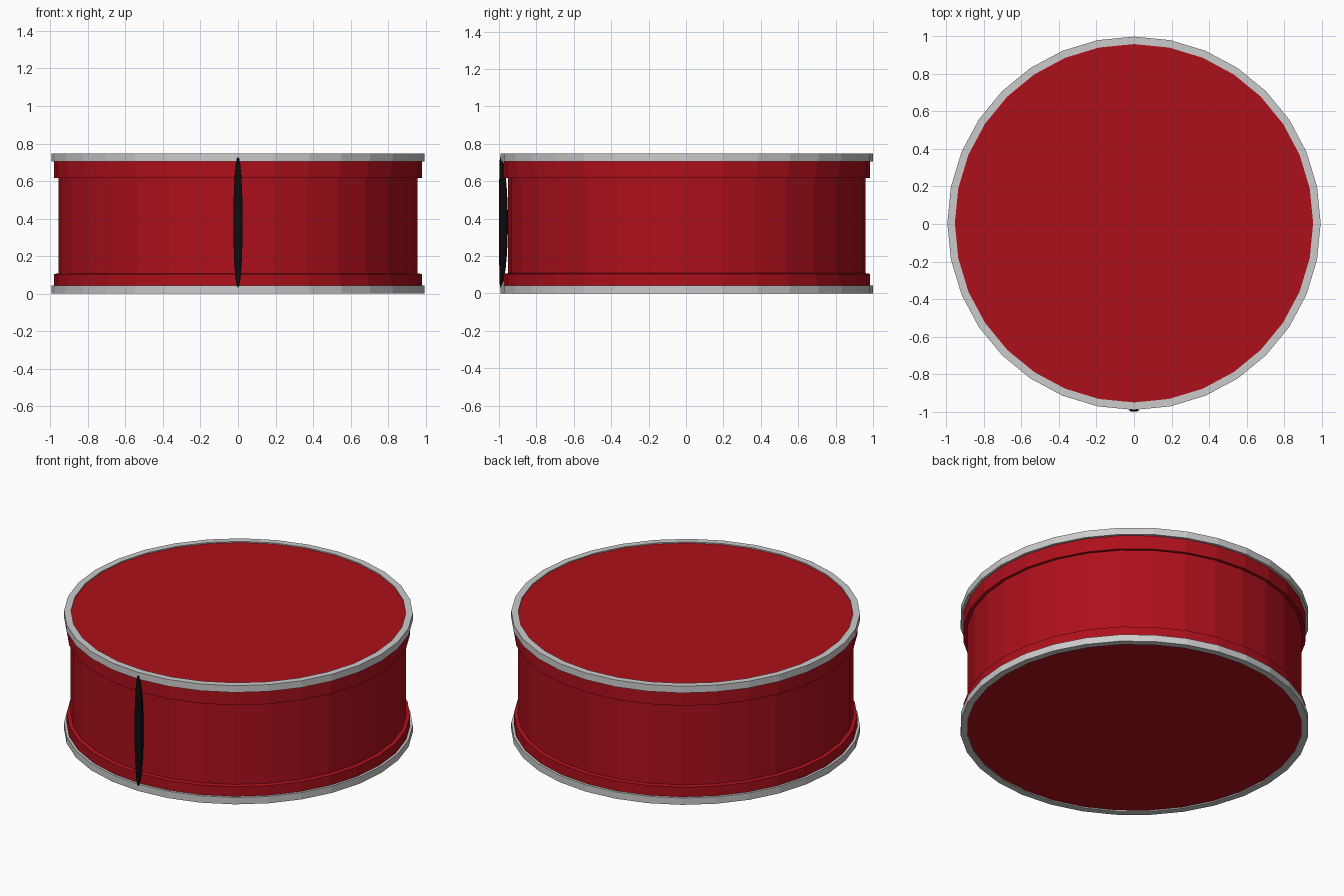
import bpy, bmesh, math

if "Cube" in bpy.data.objects:
    bpy.data.objects.remove(bpy.data.objects["Cube"])

SIDES = 32
CENTRE_Y = 0.004


def material(name, color):
    m = bpy.data.materials.new(name)
    m.diffuse_color = color
    m.use_nodes = True
    m.node_tree.nodes["Principled BSDF"].inputs["Base Color"].default_value = m.diffuse_color
    return m


def finish(name, bm, mat=None):
    bmesh.ops.remove_doubles(bm, verts=bm.verts, dist=1e-5)
    bmesh.ops.recalc_face_normals(bm, faces=bm.faces)
    mesh = bpy.data.meshes.new(name)
    bm.to_mesh(mesh)
    bm.free()
    ob = bpy.data.objects.new(name, mesh)
    bpy.context.collection.objects.link(ob)
    if mat:
        mesh.materials.append(mat)
    return ob


def lathe(name, profile, mat=None, closed=False):
    """Spin (radius, z) points around the drum axis; open profiles are capped."""
    bm = bmesh.new()
    loops = []
    for i in range(SIDES):
        a = 2 * math.pi * i / SIDES
        loops.append([bm.verts.new((r * math.cos(a), CENTRE_Y + r * math.sin(a), z))
                      for r, z in profile])
    n = len(profile)
    for i in range(SIDES):
        p, q = loops[i], loops[(i + 1) % SIDES]
        for k in range(n if closed else n - 1):
            j = (k + 1) % n
            bm.faces.new((p[k], q[k], q[j], p[j]))
    if not closed:
        bm.faces.new([l[0] for l in loops])
        bm.faces.new([l[-1] for l in loops])
    return finish(name, bm, mat)


red = material("red", (0.42, 0.005, 0.011, 1))
black = material("black", (0.004, 0.004, 0.004, 1))

# Red drum shell with a raised band at each end
lathe("drum_body", [(0.956, 0.007), (0.956, 0.043), (0.98, 0.043), (0.98, 0.104),
                    (0.957, 0.108), (0.957, 0.621), (0.98, 0.617), (0.98, 0.704),
                    (0.956, 0.704), (0.956, 0.74)], red)

# Grey rims around the top and bottom
for name, z0, z1 in (("bottom_rim", 0.0, 0.043), ("top_rim", 0.704, 0.747)):
    lathe(name, [(0.955, z0), (0.995, z0), (0.995, z1), (0.955, z1)], closed=True)

# Black spindle-shaped grip on the front, flatter on its outer side
bm = bmesh.new()
bmesh.ops.create_uvsphere(bm, u_segments=16, v_segments=12, radius=1)
for v in bm.verts:
    x, y, z = v.co
    v.co = (x * 0.025, -0.994 + y * (0.006 if y < 0 else 0.042), 0.38 + z * 0.35)
finish("front_grip", bm, black)
